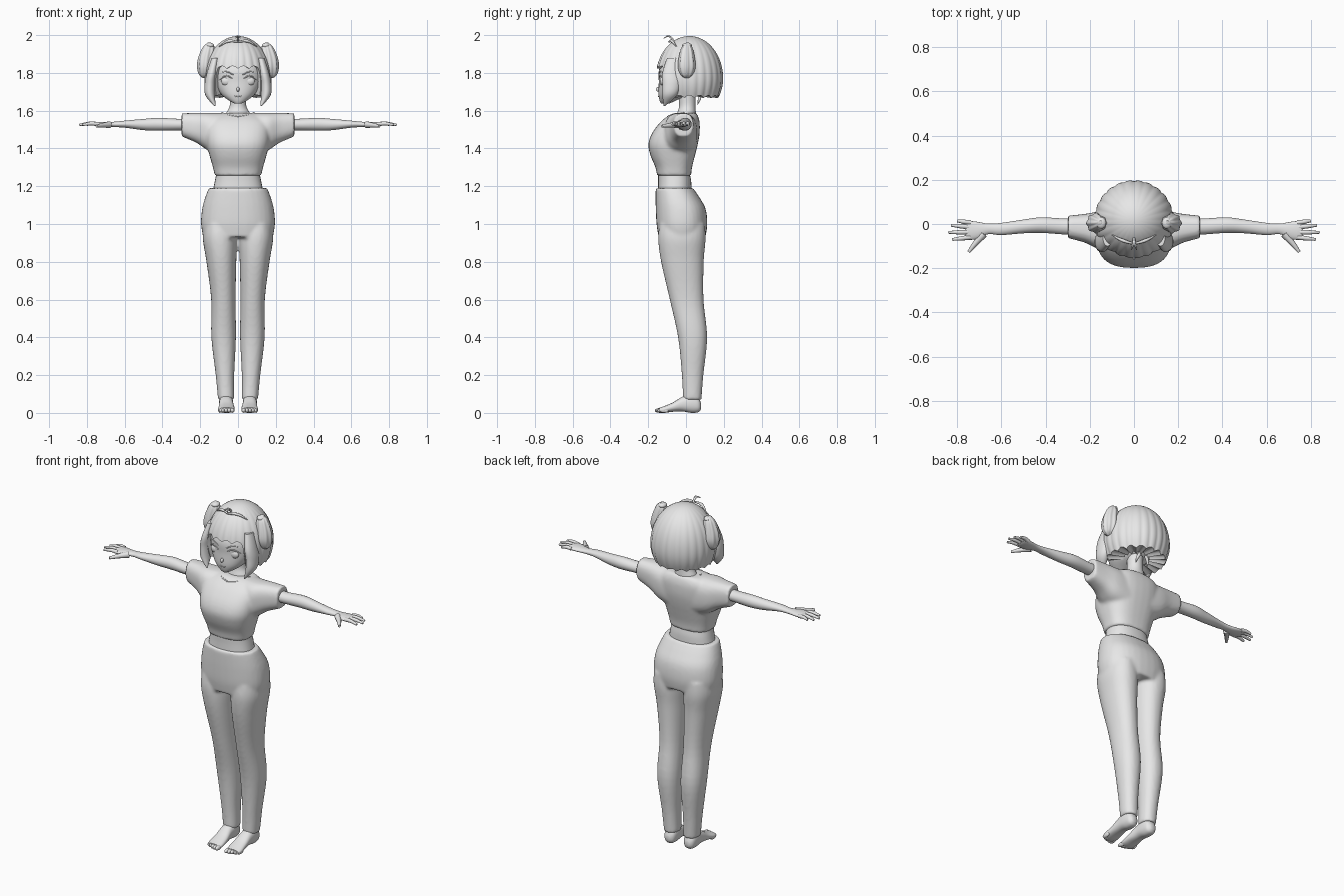
import bpy, bmesh, math
from mathutils import Vector

cube = bpy.data.objects.get("Cube")
if cube:
    bpy.data.objects.remove(cube)

GREY = (0.8, 0.8, 0.8, 1)
mat = bpy.data.materials.new("plain grey")
mat.use_nodes = True
mat.diffuse_color = GREY
mat.node_tree.nodes["Principled BSDF"].inputs["Base Color"].default_value = GREY


def finish(name, bm, mirror=False, blend=False):
    """Turn a bmesh into a smooth object, optionally mirrored or fused."""
    bmesh.ops.remove_doubles(bm, verts=bm.verts, dist=0.0001)
    bmesh.ops.recalc_face_normals(bm, faces=bm.faces)
    for f in bm.faces:
        f.smooth = True
    me = bpy.data.meshes.new(name)
    bm.to_mesh(me)
    bm.free()
    me.set_sharp_from_angle(angle=math.radians(50))
    me.materials.append(mat)
    ob = bpy.data.objects.new(name, me)
    bpy.context.collection.objects.link(ob)
    if mirror:
        ob.modifiers.new("Mirror", 'MIRROR').use_mirror_merge = False
    if blend:
        rm = ob.modifiers.new("Fuse", 'REMESH')
        rm.mode, rm.voxel_size, rm.use_smooth_shade = 'VOXEL', 0.009, True
        sm = ob.modifiers.new("Soften", 'SMOOTH')
        sm.factor, sm.iterations = 0.5, 5
    return ob


def refine(rows, steps=5):
    """Catmull-Rom interpolation between the given sections."""
    out, n = [], len(rows)
    for i in range(n - 1):
        a, b, c, d = (rows[min(max(i + k, 0), n - 1)] for k in (-1, 0, 1, 2))
        for s in range(steps):
            t = s / steps
            out.append([q + t / 2 * (r - p + t * (2*p - 5*q + 4*r - w + t * (3*(q - r) + w - p)))
                        for p, q, r, w in zip(a, b, c, d)])
    return out + [rows[-1]]


def loft(bm, axis, rows, power=2.0, side=1, ridge=0.0, count=32):
    """Skin sections (position, u0, u1, v0, v1) along an axis."""
    rings = []
    for pos, u0, u1, v0, v1 in refine(rows):
        ring = []
        for k in range(count):
            a = 2 * math.pi * k / count
            c, s = math.cos(a), math.sin(a)
            g = 1 + ridge * math.cos(8 * a)
            u = (u0 + u1) / 2 + g * (u1 - u0) / 2 * math.copysign(abs(c) ** (2 / power), c)
            v = (v0 + v1) / 2 + g * (v1 - v0) / 2 * math.copysign(abs(s) ** (2 / power), s)
            x, y, z = {'x': (pos, u, v), 'y': (u, pos, v), 'z': (u, v, pos)}[axis]
            ring.append(bm.verts.new((x * side, y, z)))
        rings.append(ring)
    for lo, hi in zip(rings, rings[1:]):
        for k in range(count):
            j = (k + 1) % count
            bm.faces.new((lo[k], lo[j], hi[j], hi[k]))
    bm.faces.new(rings[0])
    bm.faces.new(rings[-1])


def lofted(name, axis, rows, mirror=False, **kw):
    bm = bmesh.new()
    loft(bm, axis, rows, **kw)
    return finish(name, bm, mirror)


def centred(rows):
    """Sections symmetric about x = 0: (z, half width, front, back)."""
    return [(z, -w, w, f, b) for z, w, f, b in rows]


def blob(name, centre, size, mirror=False):
    bm = bmesh.new()
    bmesh.ops.create_uvsphere(bm, u_segments=20, v_segments=12, radius=1)
    for v in bm.verts:
        v.co = Vector(centre) + Vector(p * q for p, q in zip(v.co, size))
    return finish(name, bm, mirror)


def strand(name, points, radius, taper=(1, 1, 1), mirror=True):
    """Tapered round tube through three points."""
    cu = bpy.data.curves.new(name, 'CURVE')
    cu.dimensions, cu.bevel_depth, cu.bevel_resolution = '3D', radius, 3
    cu.use_fill_caps, cu.resolution_u = True, 6
    sp = cu.splines.new('BEZIER')
    sp.bezier_points.add(len(points) - 1)
    for p, co, r in zip(sp.bezier_points, points, taper):
        p.co, p.radius = co, r
        p.handle_left_type = p.handle_right_type = 'AUTO'
    cu.materials.append(mat)
    ob = bpy.data.objects.new(name, cu)
    bpy.context.collection.objects.link(ob)
    if mirror:
        ob.modifiers.new("Mirror", 'MIRROR').use_mirror_merge = False


# Trousers: hips fused with both legs
bm = bmesh.new()
loft(bm, 'z', centred([(.93, .184, -.145, .103), (1, .196, -.156, .113), (1.08, .19, -.16, .104),
                       (1.14, .174, -.161, .072), (1.19, .155, -.161, .038)]), power=2.3)
for side in (1, -1):
    loft(bm, 'z', [(.07, .02, .106, -.016, .082), (.2, .02, .118, -.022, .092), (.4, .011, .141, -.042, .112),
                   (.6, .013, .142, -.086, .093), (.8, .009, .167, -.132, .094),
                   (.92, .006, .186, -.147, .104), (1, .02, .18, -.14, .1)], side=side, power=2.2)
finish("trousers", bm, blend=True)

# Shirt: body fused with both wide sleeves
bm = bmesh.new()
loft(bm, 'z', centred([(1.255, .123, -.153, .027), (1.3, .133, -.162, .032), (1.36, .15, -.187, .047),
                       (1.42, .165, -.199, .062), (1.48, .17, -.18, .072), (1.54, .165, -.135, .072),
                       (1.575, .13, -.09, .062), (1.588, .09, -.06, .052)]), power=2.6)
for side in (1, -1):
    loft(bm, 'x', [(.06, -.1, .062, 1.36, 1.588), (.15, -.115, .058, 1.385, 1.588),
                   (.22, -.085, .046, 1.43, 1.588), (.298, -.064, .038, 1.463, 1.586)], power=2.6, side=side)
finish("shirt", bm, blend=True)

# Bare waist and neck
lofted("waist", 'z', centred([(1.14, .14, -.15, .03), (1.22, .124, -.147, .028),
                              (1.27, .116, -.147, .02), (1.32, .12, -.14, .02)]), power=2.3)
lofted("neck", 'z', centred([(1.55, .085, -.06, .055), (1.592, .06, -.045, .052),
                             (1.63, .043, -.036, .05), (1.7, .043, -.04, .05)]))
strand("neckline", [(.085, -.01, 1.588), (.055, -.075, 1.577), (0, -.098, 1.568)], .004)

# Arms and hands
lofted("arm", 'x', [(.24, -.05, .025, 1.495, 1.56), (.32, -.047, .025, 1.495, 1.557), (.42, -.04, .03, 1.494, 1.562),
                    (.5, -.042, .02, 1.497, 1.556), (.6, -.05, .005, 1.51, 1.547), (.66, -.046, .002, 1.513, 1.541),
                    (.71, -.068, .01, 1.513, 1.541), (.75, -.071, .014, 1.517, 1.54),
                    (.765, -.064, .01, 1.522, 1.535)], mirror=True)
for name, base, tip in (("index", -.06, (.822, -.07)), ("middle", -.037, (.84, -.038)),
                        ("ring", -.014, (.828, -.006)), ("little", .006, (.8, .014))):
    strand(name + "_finger", [(.74, base, 1.529), ((.74 + tip[0]) / 2, (base + tip[1]) / 2, 1.532),
                              (*tip, 1.525)], .01, (1.1, 1, .6))
strand("thumb", [(.68, -.045, 1.526), (.72, -.09, 1.522), (.748, -.127, 1.518)], .012, (1.5, 1, .6))

# Feet and toes
lofted("foot", 'y', [(.08, .05, .078, .02, .05), (.065, .032, .094, .004, .08), (.03, .026, .1, 0, .1),
                     (-.02, .026, .1, .008, .085), (-.07, .02, .102, .006, .055),
                     (-.115, .018, .106, 0, .036), (-.14, .024, .1, .002, .028)], mirror=True, power=2.3)
for i in range(5):
    blob("toe", (.03 + i * .0165, -.14 + i * i * .0016, .013), (.0115 - i * .0006, .025, .0125), mirror=True)

# Head and face
lofted("head", 'z', centred([(1.637, .018, -.132, -.09), (1.655, .05, -.14, -.05), (1.69, .092, -.146, .02),
                             (1.75, .126, -.144, .08), (1.82, .135, -.142, .12), (1.9, .115, -.1, .1),
                             (1.95, .05, -.04, .05)]), power=2.2)
blob("nose", (0, -.148, 1.713), (.008, .012, .012))
strand("mouth", [(.018, -.143, 1.678), (.009, -.1455, 1.675), (0, -.146, 1.676)], .002)
blob("eye", (.06, -.122, 1.756), (.029, .016, .024), mirror=True)
strand("eyelash", [(.026, -.144, 1.768), (.06, -.136, 1.784), (.098, -.112, 1.764)], .004, (.5, 1, .6))
strand("eyebrow", [(.025, -.144, 1.79), (.06, -.136, 1.806), (.092, -.117, 1.802)], .003, (1, 1, .4))

# Bobbed hair: ridged dome with a short fringe and a jagged hem
bm = bmesh.new()
columns, levels, rings = 144, 24, []
for j in range(levels + 3):
    ring = []
    t = min(j / levels, 1)
    inset = (1, .9, .45)[max(j - levels, 0)]
    for k in range(columns):
        a = 2 * math.pi * k / columns
        off = min(a, 2 * math.pi - a)
        blend = min(max((off - .68) / .14, 0), 1)
        hem = 1.822 - .155 * blend + .014 * abs(math.sin(9 * a))
        z = 1.995 - (1.995 - hem) * (1 - math.cos(t * math.pi / 2))
        if z > 1.77:
            r = .18 * math.sqrt(max(1 - ((z - 1.77) / .225) ** 2, 0))
        else:
            r = .18 - 2.4 * (1.77 - z) ** 2
        r *= inset * (1 - .03 * t * (1 - abs(math.sin(12 * a))))
        ring.append(bm.verts.new((r * math.sin(a), .018 - r * math.cos(a), z + .02 * (1 - inset))))
    rings.append(ring)
for lo, hi in zip(rings, rings[1:]):
    for k in range(columns):
        n = (k + 1) % columns
        bm.faces.new((lo[k], lo[n], hi[n], hi[k]))
finish("hair", bm)

# Face-framing locks, side tufts with knots, and loose strands
lofted("side_lock", 'z', [(1.88, .1, .14, -.1, -.03), (1.8, .112, .165, -.125, -.03), (1.74, .12, .177, -.125, -.03),
                          (1.68, .122, .172, -.125, -.05), (1.625, .118, .126, -.118, -.11)], mirror=True)
lofted("side_tuft", 'z', [(1.96, .145, .16, 0, .015), (1.935, .125, .185, -.022, .032), (1.88, .125, .208, -.036, .044),
                          (1.83, .13, .214, -.04, .048), (1.79, .145, .204, -.026, .034),
                          (1.772, .165, .185, -.005, .012)], mirror=True, ridge=.07, count=48)
blob("tuft_knot", (.148, .005, 1.945), (.022, .026, .014), mirror=True)
strand("parting_strand", [(0, -.09, 1.965), (.05, -.075, 1.968), (.1, -.05, 1.94)], .008, (.6, 1, .3))
strand("top_curl", [(0, -.06, 1.965), (.004, -.092, 1.994), (.012, -.118, 1.983)], .005, (1, 1, .3))
strand("nape_wisp", [(.02, .075, 1.69), (.035, .07, 1.66), (.04, .06, 1.63)], .01, (1, .8, .1))
